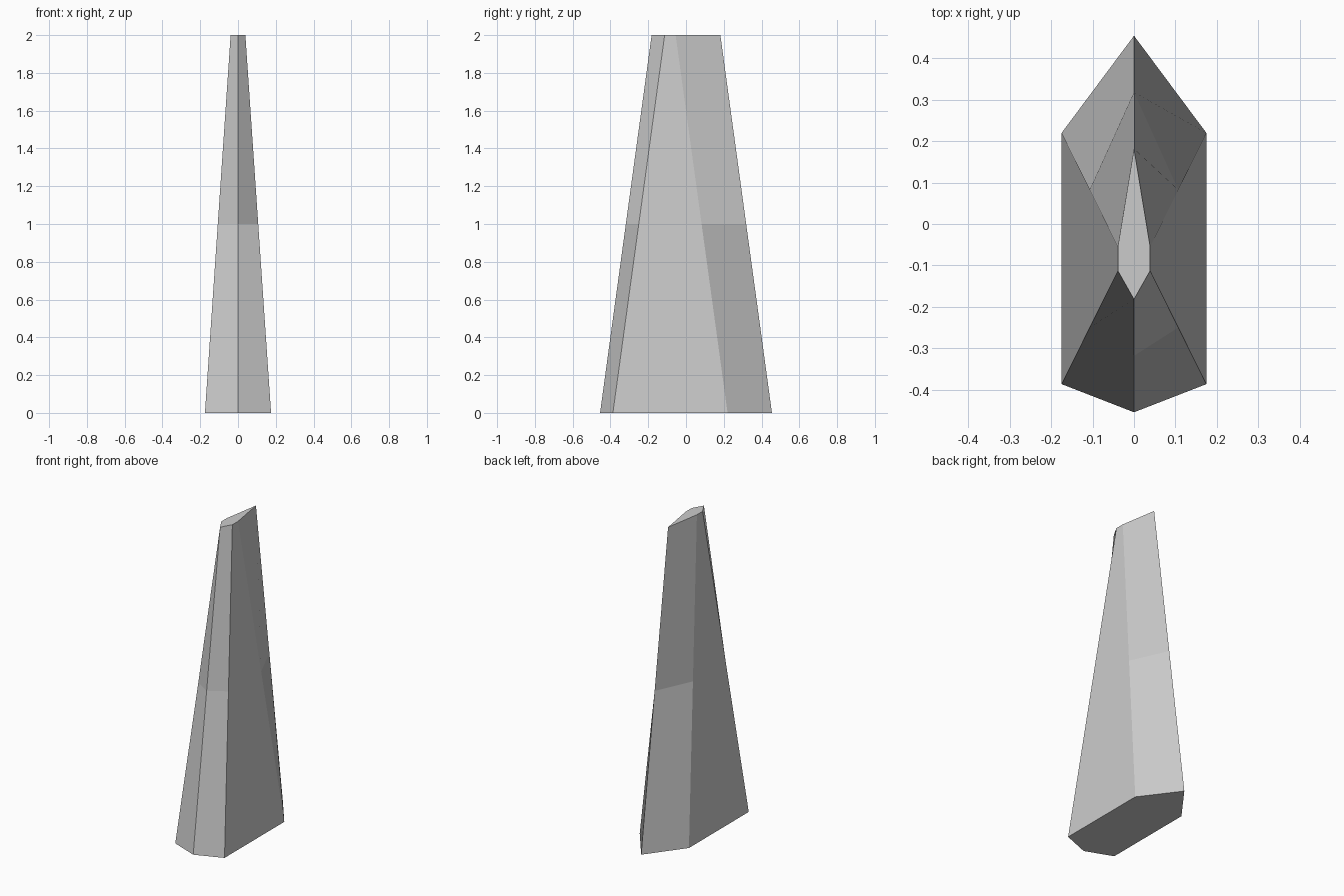
import bpy, bmesh

if "Cube" in bpy.data.objects:
    bpy.data.objects.remove(bpy.data.objects["Cube"])

# Half outlines (x >= 0), front tip to back tip
BASE = [(0, -0.455), (0.175, -0.387), (0.175, 0.22), (0, 0.455)]
TOP = [(0, -0.182), (0.039, -0.113), (0.039, -0.055), (0, 0.182)]
HEIGHT = 2.0


def ring(bm, t):
    """Six-sided section at fraction t of the height, mirrored across x."""
    half = [(a + (c - a) * t, b + (d - b) * t) for (a, b), (c, d) in zip(BASE, TOP)]
    full = half + [(-x, y) for x, y in reversed(half[1:-1])]
    return [bm.verts.new((x, y, HEIGHT * t)) for x, y in full]


# Tapered hexagonal spike: base, middle and top sections
bm = bmesh.new()
rings = [ring(bm, t) for t in (0, 0.5, 1)]
for low, high in zip(rings, rings[1:]):
    for i in range(6):
        j = (i + 1) % 6
        bm.faces.new((low[i], low[j], high[j], high[i]))

# End caps
bm.faces.new(rings[0][::-1])
bm.faces.new(rings[-1])

mesh = bpy.data.meshes.new("tapered_spike")
bm.to_mesh(mesh)
bm.free()
spike = bpy.data.objects.new("tapered_spike", mesh)
bpy.context.collection.objects.link(spike)
